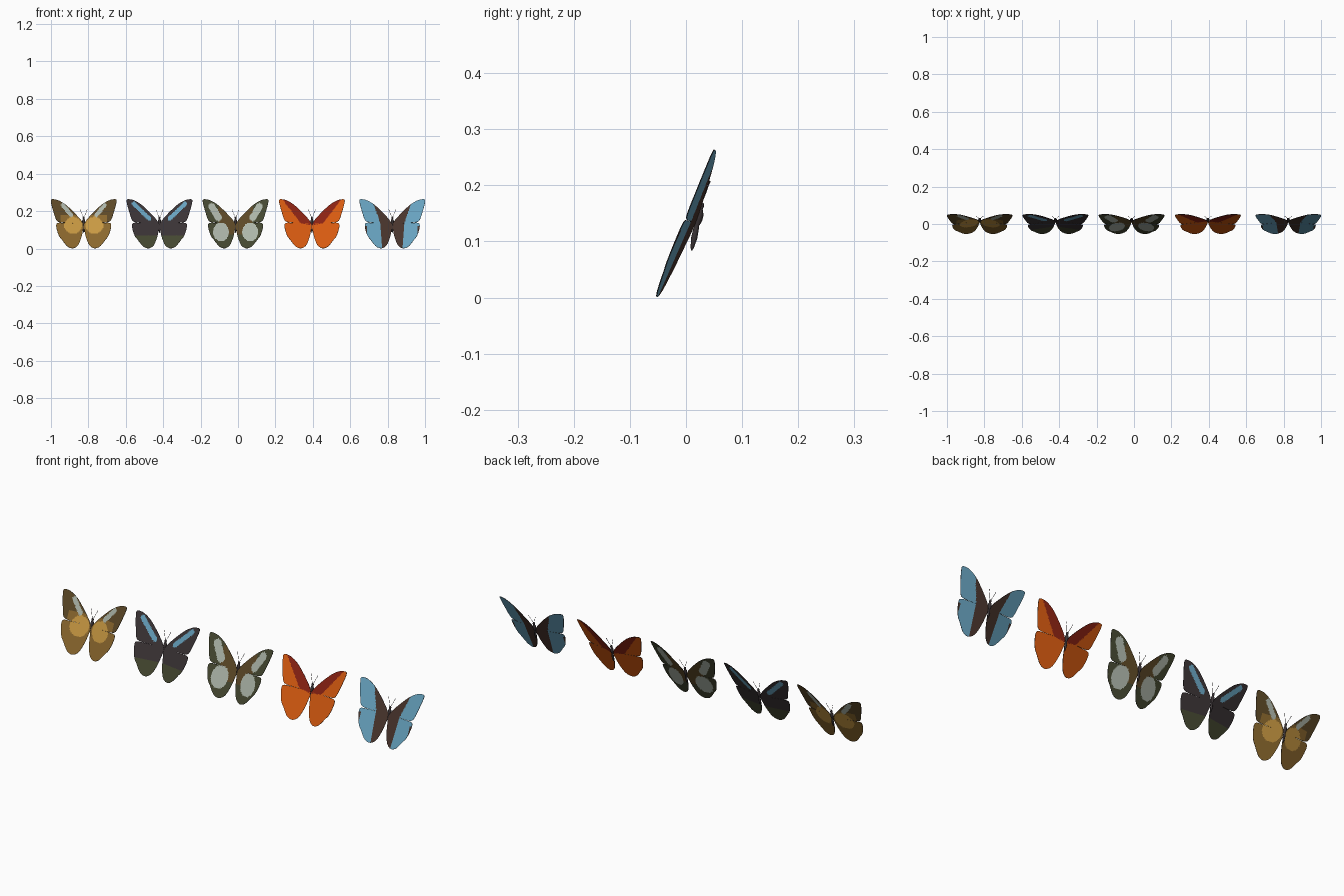
import bpy, bmesh, math
from mathutils import Vector

if "Cube" in bpy.data.objects:
    bpy.data.objects.remove(bpy.data.objects["Cube"])

# ---------- colours ----------
def linear(c):
    c /= 255
    return c / 12.92 if c <= 0.04045 else ((c + 0.055) / 1.055) ** 2.4

PALETTE = {
    "olive": (68, 71, 48), "brown": (92, 72, 38), "gold": (200, 152, 66),
    "tan": (138, 103, 45), "pale": (172, 180, 168), "sky": (103, 162, 190),
    "orange": (214, 90, 16), "red": (138, 34, 18), "umber": (72, 52, 44),
    "charcoal": (58, 51, 53),
}
NAMES = list(PALETTE)
MATS = []
for n, rgb in PALETTE.items():
    m = bpy.data.materials.new(n)
    m.diffuse_color = (*[linear(c) for c in rgb], 1)
    m.use_nodes = True
    m.node_tree.nodes["Principled BSDF"].inputs["Base Color"].default_value = m.diffuse_color
    MATS.append(m)

# ---------- wing outlines (x outward, z up) ----------
FORE = [(.004, .125), (.012, .148), (.032, .172), (.065, .206), (.10, .237),
        (.135, .257), (.16, .263), (.174, .261), (.175, .247), (.168, .218),
        (.159, .188), (.15, .16), (.138, .144), (.11, .138), (.06, .135)]
HIND = [(.004, .127), (.05, .134), (.11, .137), (.14, .136), (.147, .122),
        (.141, .092), (.13, .064), (.117, .048), (.106, .033), (.088, .012),
        (.068, .002), (.05, .003), (.03, .018), (.015, .052), (.006, .088)]

def smooth_loop(pts, n=4):
    """Closed Catmull-Rom curve through the points."""
    out, k = [], len(pts)
    for i in range(k):
        a, b, c, d = (Vector(pts[(i + j) % k]) for j in (-1, 0, 1, 2))
        for s in range(n):
            t = s / n
            out.append(0.5 * (2 * b + (c - a) * t + (2 * a - 5 * b + 4 * c - d) * t * t
                              + (3 * b - a - 3 * c + d) * t ** 3))
    return out

def plane_y(x, z):
    return .45 * z - .15 * x - .043

# ---------- pattern rules ----------
def band(x, z, p, q, w):
    """True within w of the segment p-q."""
    p, q, v = Vector(p), Vector(q), Vector((x, z))
    t = max(0, min(1, (v - p).dot(q - p) / (q - p).length_squared))
    return (v - p - (q - p) * t).length < w

def oval(x, z, cx, cz, rx, rz):
    return ((x - cx) / rx) ** 2 + ((z - cz) / rz) ** 2 < 1

def gold_pattern(fore, x, z):
    if fore and band(x, z, (.068, .178), (.112, .232), .011):
        return "pale"
    if oval(x, z, .057, .123, .047, .045):
        return "gold"
    return "brown" if fore and (x > .125 or z > .18) else "tan"

def dark_pattern(fore, x, z):
    if fore and band(x, z, (.055, .16), (.137, .238), .011):
        return "sky"
    return "olive" if not fore and z < .072 else "charcoal"

def patch_pattern(fore, x, z):
    if fore and band(x, z, (.092, .165), (.128, .225), .018):
        return "pale"
    if not fore and oval(x, z, .078, .088, .042, .05):
        return "pale"
    if (fore and x < .092) or (not fore and x < .06 and z > .075):
        return "brown"
    return "olive"

def orange_pattern(fore, x, z):
    return "red" if fore and (z - .135) > (x - .06) * 1.3 else "orange"

def blue_pattern(fore, x, z):
    edge = .055 + .07 * z + max(0, z - .14) * .3
    if not fore and x > .136 and z < .12:
        return "umber"
    return "sky" if x > edge else "umber"

# ---------- builders ----------
def link(name, bm, cx):
    me = bpy.data.meshes.new(name)
    bm.to_mesh(me)
    bm.free()
    for m in MATS:
        me.materials.append(m)
    ob = bpy.data.objects.new(name, me)
    ob.location.x = cx
    bpy.context.collection.objects.link(ob)
    return ob

def add_mirror(ob):
    ob.modifiers.new("mirror", 'MIRROR').use_mirror_merge = False

def wing_pair(name, outline, fore, rule, cx):
    bm = bmesh.new()
    bm.faces.new([bm.verts.new((p.x, 0, p.y)) for p in smooth_loop(outline)])
    bmesh.ops.triangulate(bm, faces=bm.faces[:])
    # slice into small cells so the pattern follows the wing
    step = .005
    for axis, count in ((Vector((1, 0, 0)), 36), (Vector((0, 0, 1)), 54)):
        for i in range(1, count):
            bmesh.ops.bisect_plane(bm, geom=bm.verts[:] + bm.edges[:] + bm.faces[:],
                                   plane_co=axis * step * i, plane_no=axis, dist=1e-6)
    for f in bm.faces:
        c = f.calc_center_median()
        f.material_index = NAMES.index(rule(fore, c.x, c.z))
    for v in bm.verts:
        v.co.y = plane_y(v.co.x, v.co.z)
    bm.normal_update()
    bmesh.ops.reverse_faces(bm, faces=[f for f in bm.faces if f.normal.y > 0])
    ob = link(name, bm, cx)
    s = ob.modifiers.new("thickness", 'SOLIDIFY')
    s.thickness, s.offset = .0016, 0
    s.material_offset_rim = len(MATS)      # rim takes the last, dark slot
    add_mirror(ob)

def tube(bm, path, radii, sides):
    """Skin rings of the given radii along a path."""
    rings = []
    for i, p in enumerate(path):
        d = path[min(i + 1, len(path) - 1)] - path[max(i - 1, 0)]
        rot = d.to_track_quat('Z', 'Y')
        rings.append([bm.verts.new(p + rot @ Vector((radii[i] * math.cos(a), radii[i] * math.sin(a), 0)))
                      for a in (2 * math.pi * k / sides for k in range(sides))])
    for a, b in zip(rings, rings[1:]):
        for k in range(sides):
            bm.faces.new((a[k], a[(k + 1) % sides], b[(k + 1) % sides], b[k]))
    bm.faces.new(rings[0][::-1])
    bm.faces.new(rings[-1])
    for f in bm.faces:
        f.material_index = NAMES.index("charcoal")
        f.smooth = len(f.verts) == 4

def body(name, cx):
    prof = [(0, .001), (.06, .003), (.25, .0055), (.45, .0048), (.52, .0042), (.62, .0075),
            (.75, .008), (.84, .005), (.87, .0042), (.93, .0058), (.98, .0042), (1, .001)]
    tail, head = Vector((0, .010, .084)), Vector((0, .028, .17))
    bm = bmesh.new()
    tube(bm, [tail.lerp(head, t) for t, r in prof], [r for t, r in prof], 12)
    link(name, bm, cx)

def antennae(name, cx):
    bm = bmesh.new()
    path = [Vector(p) for p in ((.002, .027, .167), (.009, .034, .183), (.016, .040, .2),
                                (.018, .042, .206), (.019, .0425, .208))]
    tube(bm, path, [.0008, .0008, .0008, .0015, .0008], 6)
    add_mirror(link(name, bm, cx))

# ---------- five butterflies in a row ----------
SET = [("gold", -.825, gold_pattern), ("dark", -.42, dark_pattern), ("patched", -.013, patch_pattern),
       ("orange", .395, orange_pattern), ("blue", .825, blue_pattern)]
for label, cx, rule in SET:
    wing_pair(label + "_fore_wings", FORE, True, rule, cx)
    wing_pair(label + "_hind_wings", HIND, False, rule, cx)
    body(label + "_body", cx)
    antennae(label + "_antennae", cx)
